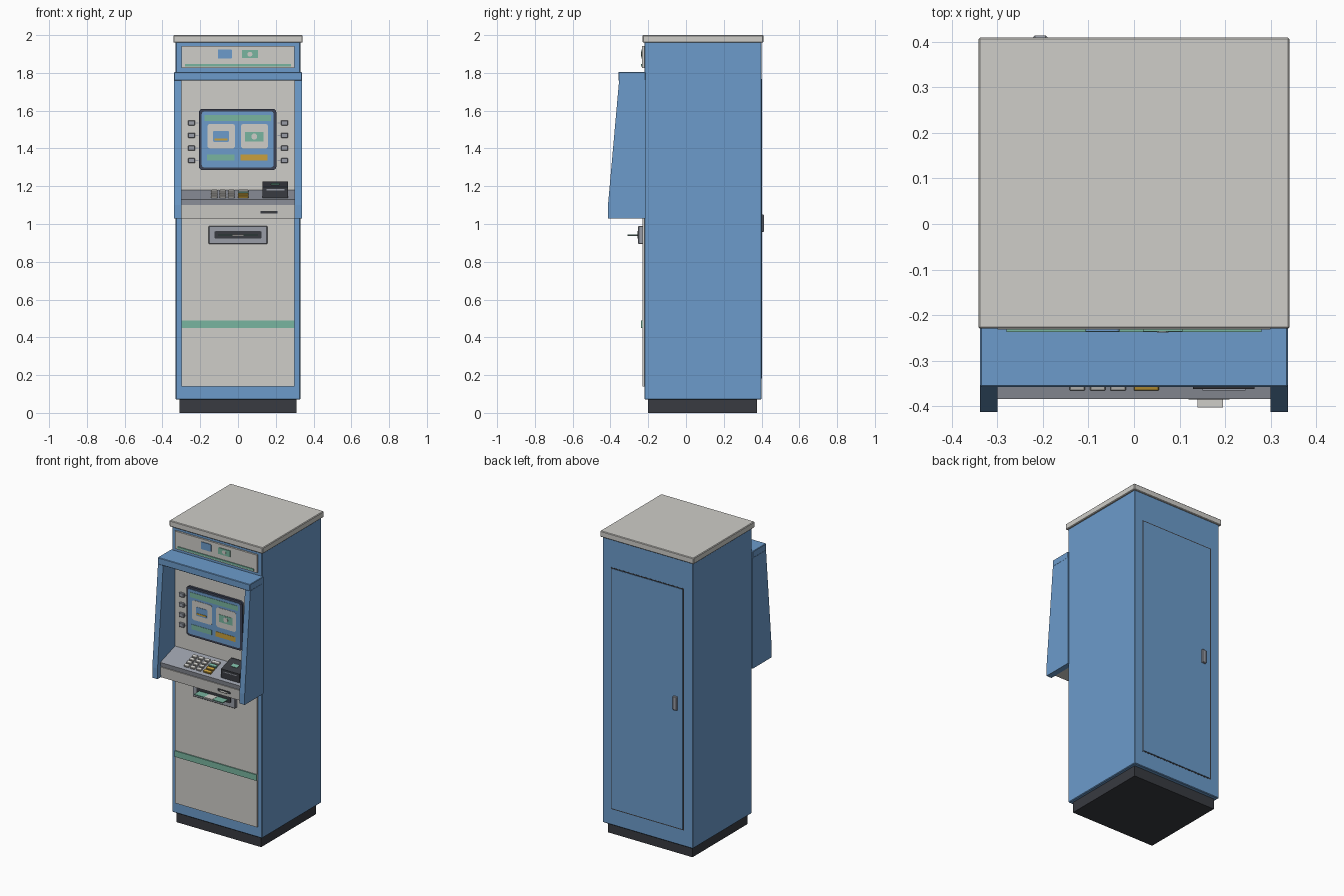
import bpy, bmesh, math
from mathutils import Vector

if "Cube" in bpy.data.objects:
    bpy.data.objects.remove(bpy.data.objects["Cube"])


def material(name, rgb):
    m = bpy.data.materials.new(name)
    m.diffuse_color = (*rgb, 1)
    m.use_nodes = True
    m.node_tree.nodes["Principled BSDF"].inputs["Base Color"].default_value = m.diffuse_color
    return m


BLUE = material("cabinet blue", (0.15, 0.33, 0.60))
LIGHT = material("light grey", (0.62, 0.61, 0.58))
MID = material("metal grey", (0.32, 0.34, 0.39))
DARK = material("charcoal", (0.04, 0.043, 0.052))
NAVY = material("bezel navy", (0.045, 0.055, 0.09))
TEAL = material("teal green", (0.19, 0.46, 0.35))
GOLD = material("gold", (0.58, 0.35, 0.045))


def finish(name, bm, mat, loc=(0, 0, 0), tilt=0):
    bmesh.ops.recalc_face_normals(bm, faces=bm.faces)
    me = bpy.data.meshes.new(name)
    bm.to_mesh(me)
    bm.free()
    me.materials.append(mat)
    ob = bpy.data.objects.new(name, me)
    ob.location = loc
    ob.rotation_euler.x = tilt
    bpy.context.collection.objects.link(ob)
    return ob


def box(name, x, y, z, mat, bevel=0, corner=0, tilt=0):
    """Box from ranges; bevel softens all edges, corner rounds only the front outline."""
    bm = bmesh.new()
    bmesh.ops.create_cube(bm, size=1)
    bmesh.ops.scale(bm, vec=(x[1] - x[0], y[1] - y[0], z[1] - z[0]), verts=bm.verts)
    if corner:
        edges = [e for e in bm.edges
                 if abs((e.verts[0].co - e.verts[1].co).normalized().y) > 0.9]
        bmesh.ops.bevel(bm, geom=edges, offset=corner, segments=4, profile=0.5, affect='EDGES')
    elif bevel:
        bmesh.ops.bevel(bm, geom=bm.edges[:], offset=bevel, segments=1, affect='EDGES')
    return finish(name, bm, mat, (sum(x) / 2, sum(y) / 2, sum(z) / 2), tilt)


def prism(name, profile, x, mat):
    """Extrude a (y, z) side profile along x."""
    bm = bmesh.new()
    f = bm.faces.new([bm.verts.new((x[0], py, pz)) for py, pz in profile])
    r = bmesh.ops.extrude_face_region(bm, geom=[f])
    verts = [v for v in r["geom"] if isinstance(v, bmesh.types.BMVert)]
    bmesh.ops.translate(bm, vec=Vector((x[1] - x[0], 0, 0)), verts=verts)
    return finish(name, bm, mat)


def disc(name, cx, y, cz, r, mat):
    bm = bmesh.new()
    bmesh.ops.create_cone(bm, cap_ends=True, segments=20, radius1=r, radius2=r, depth=0.002)
    return finish(name, bm, mat, (cx, y, cz), math.pi / 2)


# Cabinet body
box("plinth", (-0.31, 0.31), (-0.20, 0.375), (0, 0.075), DARK)
box("cabinet", (-0.33, 0.33), (-0.22, 0.40), (0.07, 1.965), BLUE, 0.004)
box("top_cap", (-0.342, 0.342), (-0.23, 0.41), (1.96, 2.0), LIGHT, 0.004)

# Front panels and stripe
box("lower_front_panel", (-0.30, 0.30), (-0.23, -0.215), (0.14, 1.04), LIGHT)
box("upper_front_panel", (-0.30, 0.30), (-0.23, -0.215), (1.04, 1.765), LIGHT)
box("front_stripe", (-0.30, 0.30), (-0.237, -0.228), (0.45, 0.49), TEAL)

# Hood and side wings
box("hood", (-0.338, 0.338), (-0.358, -0.215), (1.76, 1.805), BLUE, 0.003)
wing = [(-0.215, 1.03), (-0.413, 1.03), (-0.413, 1.10), (-0.354, 1.762), (-0.215, 1.762)]
for side, x in (("left", (-0.338, -0.30)), ("right", (0.30, 0.338))):
    prism(side + "_wing", wing, x, BLUE)

# Console shelf
prism("console_front", [(-0.22, 1.03), (-0.378, 1.03), (-0.384, 1.10), (-0.22, 1.10)],
      (-0.30, 0.30), LIGHT)
prism("keypad_shelf", [(-0.22, 1.10), (-0.378, 1.10), (-0.384, 1.13), (-0.23, 1.18), (-0.22, 1.18)],
      (-0.30, 0.30), MID)
slope = math.atan2(0.05, 0.154)

# Keypad, rows counted from the front
for row in range(4):
    y = -0.354 + row * 0.028
    z = 1.13 + (y + 0.384) * math.tan(slope) + 0.004
    cols = [(-0.125, 0.034, LIGHT), (-0.08, 0.034, LIGHT), (-0.035, 0.034, LIGHT),
            (0.027, 0.055, (GOLD, GOLD, TEAL, LIGHT)[row])]
    for col, (cx, w, mat) in enumerate(cols):
        box(f"key_{row}_{col}", (cx - w / 2, cx + w / 2), (y - 0.011, y + 0.011),
            (z - 0.008, z + 0.008), mat, 0.002, tilt=slope)

# Card reader
prism("card_reader", [(-0.363, 1.13), (-0.363, 1.195), (-0.27, 1.225), (-0.25, 1.225), (-0.25, 1.16)],
      (0.13, 0.265), DARK)
box("card_slot", (0.15, 0.245), (-0.366, -0.36), (1.178, 1.184), MID)
box("card_light", (0.175, 0.22), (-0.325, -0.30), (1.209, 1.2145), TEAL,
    tilt=math.atan2(0.03, 0.093))

# Receipt slot and paper
box("receipt_slot", (0.12, 0.21), (-0.386, -0.375), (1.056, 1.070), DARK)
box("receipt", (0.14, 0.195), (-0.403, -0.375), (1.061, 1.065), LIGHT)

# Cash dispenser: frame of four bars, dark recess, note
dx, z0, z1 = 0.155, 0.895, 0.99
box("dispenser_frame", (-dx, dx), (-0.253, -0.225), (z0, z1), MID, 0.003)
box("dispenser_mouth", (-0.125, 0.125), (-0.256, -0.245), (0.922, 0.962), DARK, corner=0.008)
box("banknote", (-0.105, 0.105), (-0.31, -0.25), (0.938, 0.944), TEAL)
box("banknote_band", (-0.03, 0.03), (-0.311, -0.25), (0.937, 0.945), LIGHT)

# Screen
box("screen_bezel", (-0.207, 0.203), (-0.245, -0.225), (1.285, 1.61), NAVY, corner=0.02)
box("screen", (-0.192, 0.188), (-0.248, -0.24), (1.30, 1.595), BLUE, corner=0.012)
S, T, U = (-0.250, -0.247), (-0.252, -0.249), (-0.254, -0.251)
box("screen_header", (-0.178, 0.174), S, (1.545, 1.577), TEAL)
for side, x in (("left", (-0.162, -0.015)), ("right", (0.015, 0.160))):
    box(side + "_tile", x, S, (1.40, 1.53), LIGHT, corner=0.015)
box("card_icon", (-0.132, -0.048), T, (1.435, 1.492), BLUE, corner=0.006)
box("card_icon_stripe", (-0.125, -0.055), U, (1.443, 1.453), GOLD)
box("note_icon", (0.038, 0.135), T, (1.438, 1.488), TEAL)
disc("note_icon_spot", 0.086, -0.253, 1.463, 0.016, LIGHT)
box("screen_left_choice", (-0.165, -0.018), S, (1.335, 1.367), TEAL)
box("screen_right_choice", (0.012, 0.157), S, (1.335, 1.367), GOLD)

# Function buttons beside the screen
for s, side in ((-1, "left"), (1, "right")):
    for i, z in enumerate((1.535, 1.469, 1.402, 1.336)):
        c = s * 0.246
        box(f"{side}_button_{i}", (c - 0.018, c + 0.018), (-0.243, -0.225),
            (z - 0.014, z + 0.014), MID, 0.003)
        t = s * 0.217
        box(f"{side}_button_mark_{i}", (t - 0.008, t + 0.008), (-0.232, -0.228),
            (z - 0.002, z + 0.002), MID)

# Header sign
box("sign_panel", (-0.30, 0.30), (-0.232, -0.215), (1.825, 1.942), LIGHT)
box("sign_stripe", (-0.28, 0.28), (-0.237, -0.23), (1.833, 1.846), TEAL)
box("sign_card", (-0.107, -0.032), (-0.236, -0.23), (1.876, 1.924), BLUE, corner=0.006)
box("sign_note", (0.02, 0.107), (-0.236, -0.23), (1.878, 1.920), TEAL)
disc("sign_note_spot", 0.063, -0.237, 1.899, 0.013, LIGHT)

# Rear service door with dark seam, and its handle
box("rear_door_seam", (-0.265, 0.27), (0.395, 0.401), (0.175, 1.775), DARK)
box("rear_door", (-0.258, 0.263), (0.396, 0.403), (0.182, 1.768), BLUE)
box("rear_handle", (-0.222, -0.19), (0.40, 0.414), (0.958, 1.05), MID, 0.004)
